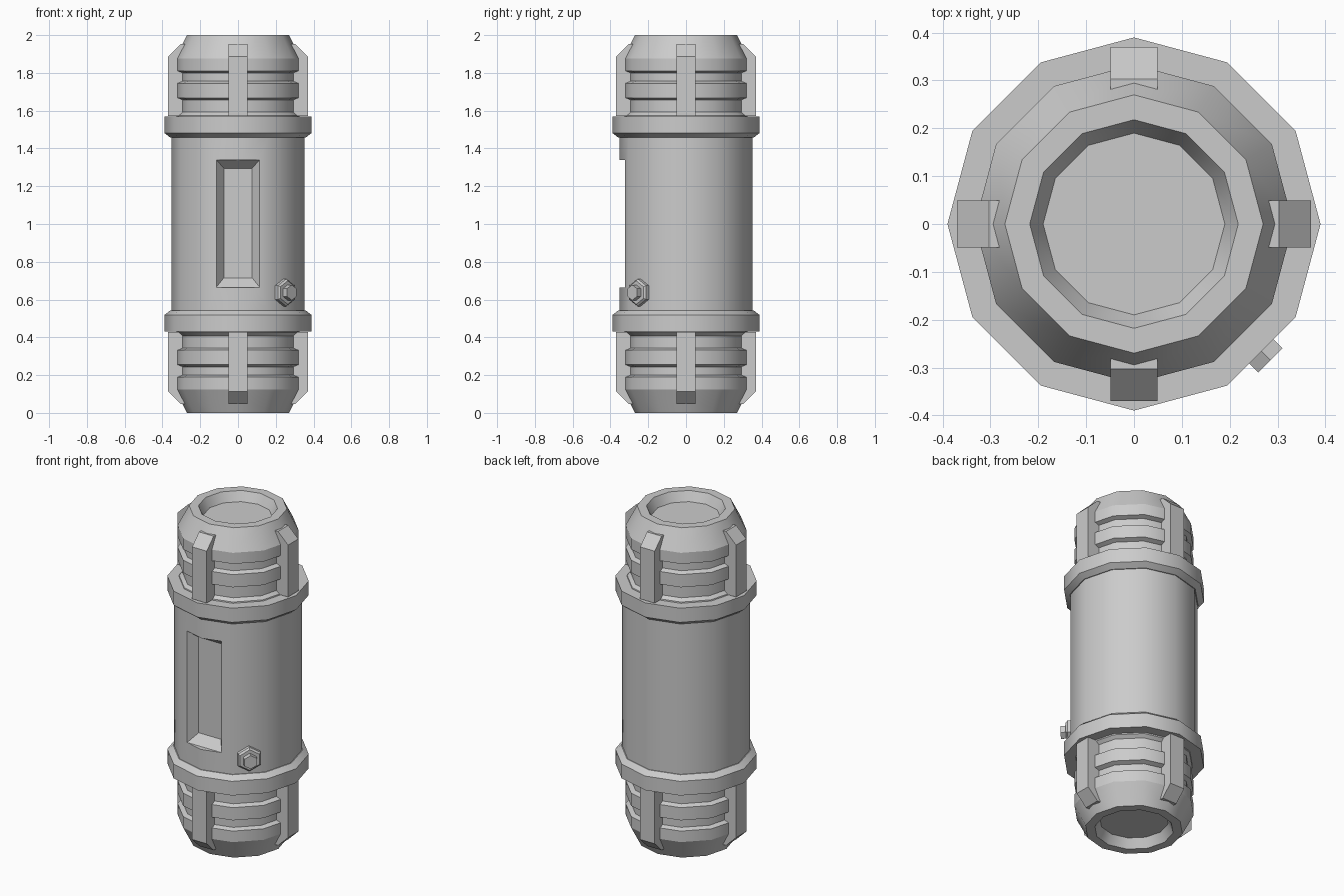
import bpy, bmesh, math
from mathutils import Matrix, Vector

cube = bpy.data.objects.get("Cube")
if cube:
    bpy.data.objects.remove(cube, do_unlink=True)

grey = bpy.data.materials.new("plain_grey")
grey.use_nodes = True
GREY = (0.6, 0.6, 0.6, 1)
grey.diffuse_color = GREY
grey.node_tree.nodes["Principled BSDF"].inputs["Base Color"].default_value = GREY


def finish(name, bm):
    """Turn a bmesh into an object with clean outward normals."""
    bmesh.ops.recalc_face_normals(bm, faces=bm.faces)
    mesh = bpy.data.meshes.new(name)
    bm.to_mesh(mesh)
    bm.free()
    mesh.materials.append(grey)
    obj = bpy.data.objects.new(name, mesh)
    bpy.context.collection.objects.link(obj)
    return obj


def skin(bm, rings):
    """Join equal rings of points into a capped tube."""
    loops = [[bm.verts.new(p) for p in ring] for ring in rings]
    n = len(loops[0])
    for a, b in zip(loops, loops[1:]):
        for i in range(n):
            j = (i + 1) % n
            bm.faces.new((a[i], a[j], b[j], b[i]))
    bm.faces.new(loops[0])
    bm.faces.new(loops[-1])


def lathe(name, profile, sides=12, smooth=True):
    """Spin (radius, height) points; rings stay sharp, sides shade smooth."""
    bm = bmesh.new()
    turns = [math.tau * i / sides for i in range(sides)]
    skin(bm, [[(r * math.cos(t), r * math.sin(t), z) for t in turns] for r, z in profile])
    for f in bm.faces:
        f.smooth = smooth
    for e in bm.edges:
        if abs(e.verts[0].co.z - e.verts[1].co.z) < 1e-4:
            e.smooth = False
    return finish(name, bm)


# Main barrel
body = lathe("barrel", [(0.353, 0.5), (0.353, 1.5)])

# Recessed window with sloped walls, cut into the front
bm = bmesh.new()
rings = []
for y, w, lo, hi in ((-0.27, 0.075, 0.715, 1.295),
                     (-0.322, 0.115, 0.665, 1.34),
                     (-0.42, 0.115, 0.665, 1.34)):
    rings.append([(-w, y, lo), (w, y, lo), (w, y, hi), (-w, y, hi)])
skin(bm, rings)
cutter = finish("window_cutter", bm)
cutter.hide_render = True
cut = body.modifiers.new("window", "BOOLEAN")
cut.operation = "DIFFERENCE"
cut.solver = "EXACT"
cut.object = cutter
bpy.context.view_layer.objects.active = body
body.select_set(True)
bpy.ops.object.modifier_apply(modifier=cut.name)
bpy.ops.object.shade_smooth_by_angle(angle=math.radians(35))
body.select_set(False)
bpy.data.objects.remove(cutter, do_unlink=True)

# Profiles of the upper end, mirrored for the lower end
COLLAR = [(0.358, 1.457), (0.39, 1.482), (0.39, 1.568)]
END = [(0.33, 1.55), (0.325, 1.575), (0.306, 1.592),
       (0.306, 1.657), (0.333, 1.668), (0.333, 1.745), (0.306, 1.756),
       (0.306, 1.8), (0.333, 1.81), (0.333, 1.877), (0.27, 2.0),
       (0.218, 2.0), (0.19, 1.945)]
FIN = [(0.25, 1.572), (0.37, 1.572), (0.37, 1.887), (0.303, 1.952), (0.25, 1.952)]

for level, flip in (("upper", False), ("lower", True)):
    def place(points):
        return [(r, 2 - z if flip else z) for r, z in points]

    lathe(level + "_collar", place(COLLAR))
    lathe(level + "_end_cap", place(END))

    # Four clamp fins around the ribbed end
    for k, side in enumerate(("left", "back", "right", "front")):
        bm = bmesh.new()
        skin(bm, [[(r, y, z) for r, z in place(FIN)] for y in (-0.049, 0.049)])
        bm.transform(Matrix.Rotation(k * math.pi / 2, 4, "Z"))
        finish(f"{level}_{side}_fin", bm)

# Hexagonal bolt on the front left of the barrel
out = Vector((1, -1, 0)).normalized()
up = Vector((0, 0, 1))
turn = Matrix((up, out.cross(up), out)).transposed().to_4x4()
turn.translation = (0, 0, 0.637)
for name, profile in (("bolt_washer", [(0.073, 0.32), (0.073, 0.362), (0.062, 0.372)]),
                      ("bolt_head", [(0.041, 0.35), (0.041, 0.403)])):
    lathe(name, profile, 6, False).matrix_world = turn
